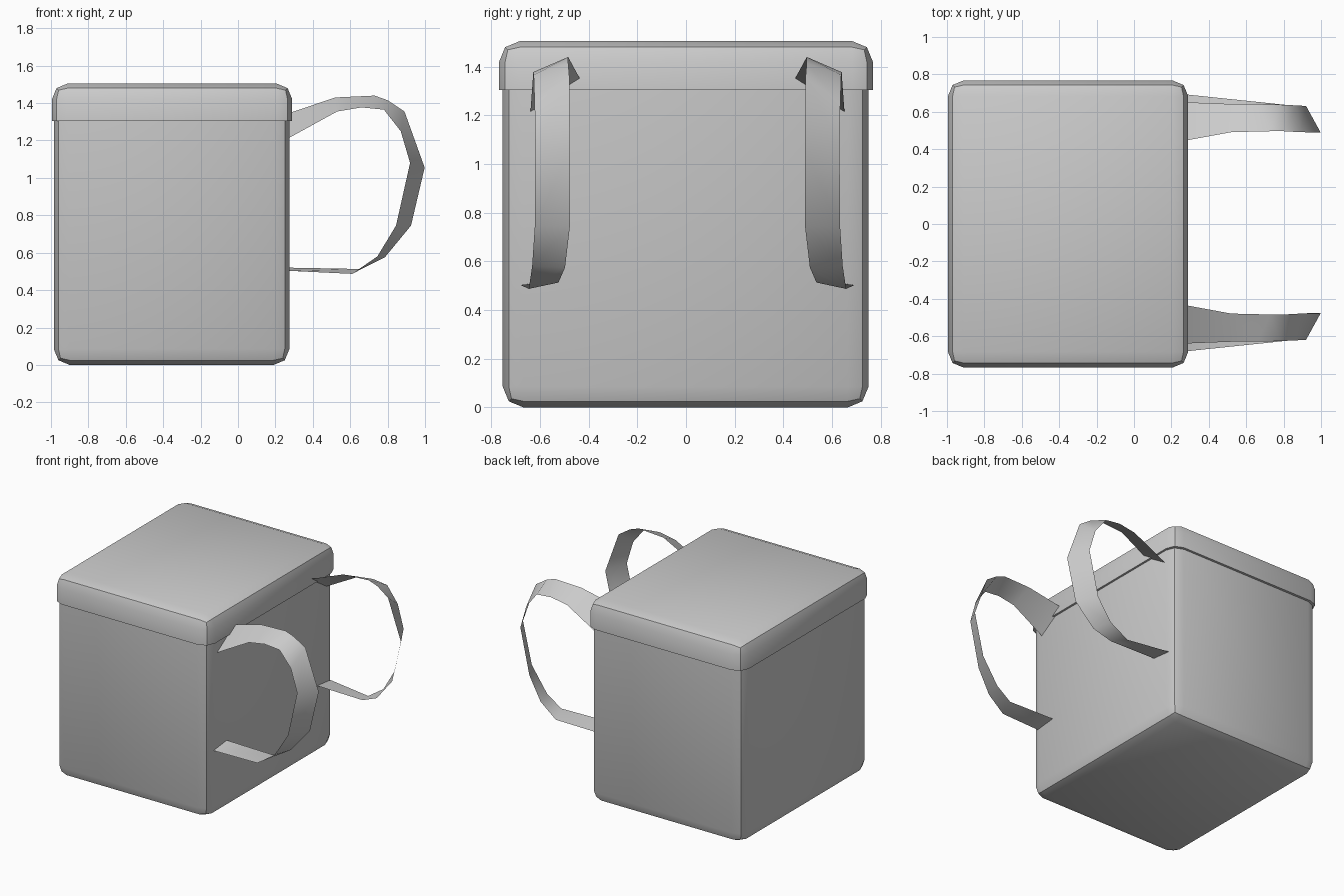
import bpy, bmesh

if "Cube" in bpy.data.objects:
    bpy.data.objects.remove(bpy.data.objects["Cube"])


def finish(name, bm, angle):
    bmesh.ops.recalc_face_normals(bm, faces=bm.faces[:])
    me = bpy.data.meshes.new(name)
    bm.to_mesh(me)
    bm.free()
    ob = bpy.data.objects.new(name, me)
    bpy.context.collection.objects.link(ob)
    bpy.ops.object.select_all(action='DESELECT')
    ob.select_set(True)
    bpy.context.view_layer.objects.active = ob
    bpy.ops.object.shade_smooth_by_angle(angle=angle)
    return ob


def rounded_box(name, lo, hi, sharp_z, radius=0.085):
    """Box with two-step rounded edges, except round the rim at sharp_z."""
    bm = bmesh.new()
    bmesh.ops.create_cube(bm, size=1)
    for v in bm.verts:
        v.co = [a + (c + 0.5) * (b - a) for a, b, c in zip(lo, hi, v.co)]
    edges = [e for e in bm.edges
             if any(abs(v.co.z - sharp_z) > 1e-4 for v in e.verts)]
    bmesh.ops.bevel(bm, geom=edges, offset=radius, offset_type='OFFSET',
                    segments=2, profile=0.5, affect='EDGES')
    return finish(name, bm, 0.52)


# Box body and overhanging lid
rounded_box("box_body", (-0.985, -0.753, 0), (0.275, 0.75, 1.35), 1.35)
rounded_box("lid", (-0.995, -0.768, 1.305), (0.29, 0.768, 1.505), 1.305)

# Strap edges from top to bottom: inner edge faces the middle of the box
inner = [(.275, .44, 1.347), (.52, .485, 1.43), (.73, .49, 1.44),
         (.80, .49, 1.415), (.89, .485, 1.355), (.998, .483, 1.055),
         (.925, .483, .745), (.785, .503, .575), (.65, .53, .513),
         (.275, .53, .52)]
outer = [(.275, .645, 1.215), (.53, .635, 1.355), (.66, .635, 1.377),
         (.78, .632, 1.365), (.87, .628, 1.25), (.92, .625, 1.08),
         (.845, .627, .745), (.745, .638, .58), (.61, .652, .487),
         (.275, .687, .503)]

# Two mirrored carrying straps
for side, label in ((1, "back"), (-1, "front")):
    bm = bmesh.new()
    rows = [[bm.verts.new((x, side * y + 0.006, z)) for x, y, z in pair]
            for pair in zip(inner, outer)]
    for (a, b), (c, d) in zip(rows, rows[1:]):
        bm.faces.new((a, b, d, c))
    finish("strap_" + label, bm, 1.2)
